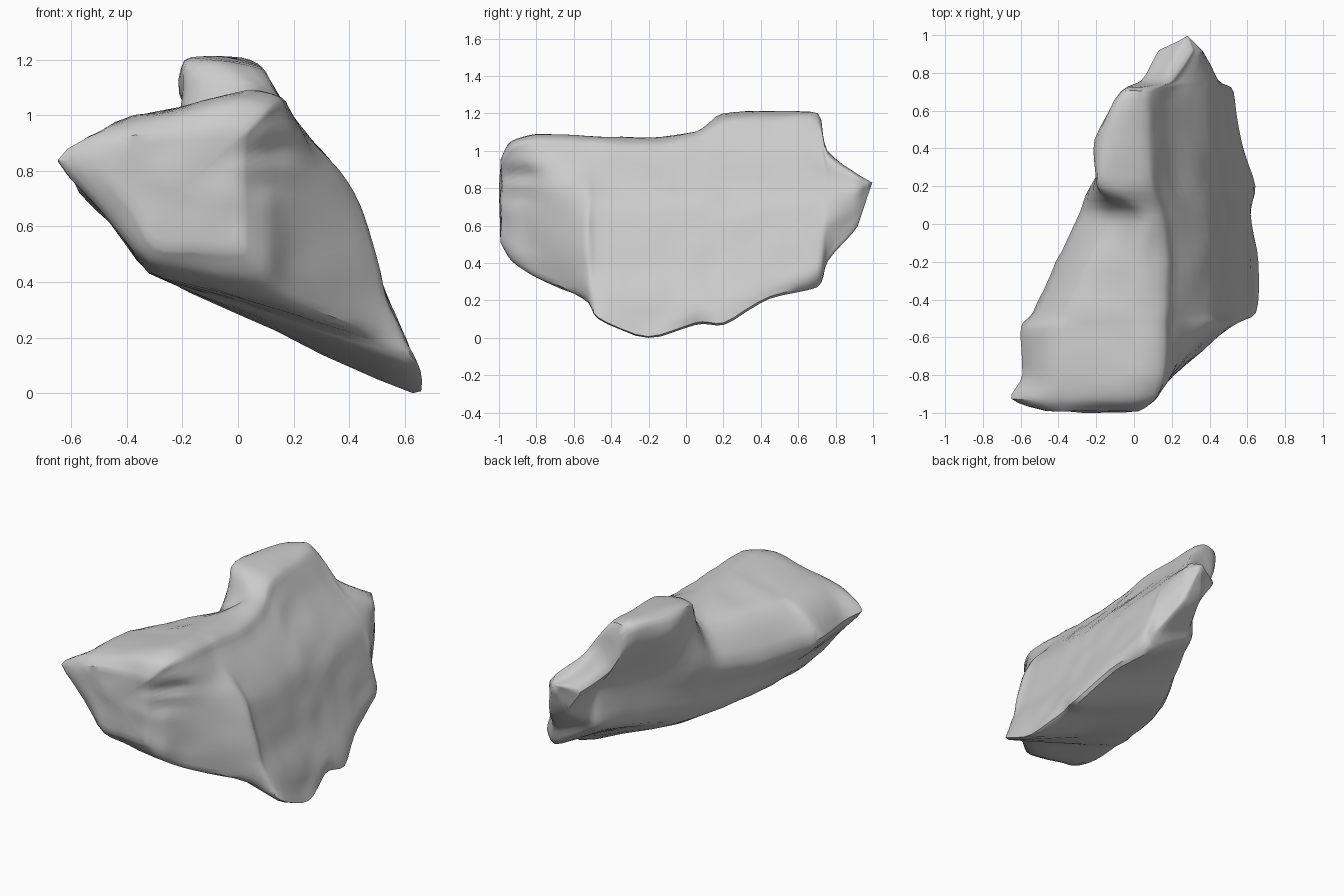
import bpy, bmesh, math
from mathutils import Vector, noise

if "Cube" in bpy.data.objects:
    bpy.data.objects.remove(bpy.data.objects["Cube"])

# Cross-sections: y, then (x, z) of crest, shoulder, left rim, lower left corner, ragged lower edge
SECTIONS = [
    (-0.99, -.08, .95, -.42, .92, -.47, .80, -.30, .53, .00, .51),
    (-0.93, .00, 1.05, -.47, .95, -.65, .84, -.32, .47, .06, .41),
    (-0.80, .03, 1.09, -.45, .97, -.59, .79, -.32, .44, .18, .32),
    (-0.55, .03, 1.08, -.43, .97, -.60, .78, -.31, .43, .44, .21),
    (-0.47, .03, 1.08, -.38, .97, -.54, .75, -.30, .42, .62, .10),
    (-0.20, .03, 1.07, -.27, .96, -.41, .73, -.27, .42, .63, .00),
    (0.05, .05, 1.10, -.16, .95, -.29, .76, -.17, .39, .57, .07),
    (0.20, -.09, 1.20, -.20, 1.07, -.23, .80, -.09, .38, .62, .07),
    (0.45, -.08, 1.21, -.20, 1.07, -.05, .80, .02, .44, .54, .21),
    (0.70, .01, 1.20, -.06, 1.04, .09, .78, .13, .48, .47, .27),
    (0.76, .14, 1.00, .04, .88, .13, .75, .19, .52, .44, .41),
    (0.92, .23, .87, .13, .79, .18, .72, .24, .62, .35, .60),
]
# Steep right flank as x by height, and its sweep-back near both ends
FLANK = [(0, .63), (.15, .62), (.25, .575), (.35, .53), (.5, .48), (.65, .44), (.75, .40),
         (.87, .30), (.94, .23), (1.0, .19), (1.15, .10), (1.19, .06), (1.22, .0)]
SWEEP = [(-.99, .02), (-.93, .11), (-.8, .21), (-.7, .34), (-.55, .50), (-.47, .66),
         (.6, .66), (.76, .45), (.92, .36)]


def lookup(table, t):
    """Piecewise linear lookup with clamped ends."""
    if t <= table[0][0]:
        return table[0][1]
    for (a, va), (b, vb) in zip(table, table[1:]):
        if t <= b:
            return va + (vb - va) * (t - a) / (b - a)
    return table[-1][1]


def ring(row):
    """Closed outline of one cross-section, starting at the crest."""
    y = row[0]
    crest, shoulder, rim, corner, edge = [
        Vector((row[i], y, row[i + 1])) for i in range(1, 11, 2)]
    hump = Vector((-.04, 0, .05)) if .1 < y < .73 else Vector()
    pts = [crest, crest.lerp(shoulder, .5) + hump, shoulder,
           rim, rim.lerp(corner, .5), corner,
           corner.lerp(edge, .45) + Vector((0, 0, -.01)), edge]
    for f in (.08, .2, .35, .5, .65, .78, .9, .97):
        z = edge.z + (crest.z - edge.z) * f
        x = min(lookup(FLANK, z), lookup(SWEEP, y))
        pts.append(Vector((max(x, crest.x + .01), y, z)))
    return pts


def spline(a, b, c, d, t):
    """Smooth curve between b and c with softened tangents."""
    m, n = (c - a) * .4, (d - b) * .4
    return ((2*t**3 - 3*t*t + 1) * b + (t**3 - 2*t*t + t) * m
            + (3*t*t - 2*t**3) * c + (t**3 - t*t) * n)


def dense(pts, steps, closed):
    n, out = len(pts), []
    for i in range(n if closed else n - 1):
        q = [pts[(i + k) % n if closed else max(0, min(n - 1, i + k))]
             for k in (-1, 0, 1, 2)]
        out += [spline(*q, s / steps) for s in range(steps)]
    return out if closed else out + [pts[-1]]


# Loft the sections along the length
rings = [dense(ring(r), 3, True) for r in SECTIONS]
columns = [dense(list(col), 4, False) for col in zip(*rings)]
bm = bmesh.new()
grid = [[bm.verts.new(p) for p in col] for col in columns]
N, M = len(grid), len(grid[0])
for i in range(N):
    for j in range(M - 1):
        k = (i + 1) % N
        bm.faces.new((grid[i][j], grid[k][j], grid[k][j + 1], grid[i][j + 1]))


def close_end(j, tip, steps):
    """Close an end with shrinking rings and a centre point."""
    tip = Vector(tip)
    loop = [grid[i][j] for i in range(N)]
    base = [v.co.copy() for v in loop]
    for s in range(1, steps):
        inner = [bm.verts.new(c.lerp(tip, s / steps)) for c in base]
        for i in range(N):
            k = (i + 1) % N
            bm.faces.new((loop[i], loop[k], inner[k], inner[i]))
        loop = inner
    hub = bm.verts.new(tip)
    for i in range(N):
        bm.faces.new((loop[i], loop[(i + 1) % N], hub))


close_end(0, (-.2, -1.0, .74), 6)
close_end(M - 1, (.28, 1.0, .83), 3)
bmesh.ops.recalc_face_normals(bm, faces=bm.faces)

# Weathered surface, with two hollows on the front
for v in bm.verts:
    p = v.co.copy()
    v.co += noise.noise_vector(p * 7) * .009
    if p.y < -.6:
        for cx, cz, depth in ((.13, .87, .06), (.12, .76, .03)):
            d = ((p.x - cx) / .09) ** 2 + ((p.z - cz) / .05) ** 2
            v.co.y += depth * math.exp(-d)
    v.co.z = max(0, v.co.z)
    v.co.y = max(-1, min(1, v.co.y))

mesh = bpy.data.meshes.new("stone_fragment")
bm.to_mesh(mesh)
bm.free()
stone = bpy.data.objects.new("stone_fragment", mesh)
bpy.context.collection.objects.link(stone)

grey = bpy.data.materials.new("stone_grey")
grey.diffuse_color = (.6, .6, .6, 1)
grey.use_nodes = True
grey.node_tree.nodes["Principled BSDF"].inputs["Base Color"].default_value = grey.diffuse_color
mesh.materials.append(grey)

bpy.context.view_layer.objects.active = stone
stone.select_set(True)
bpy.ops.object.shade_smooth_by_angle(angle=math.radians(40))
